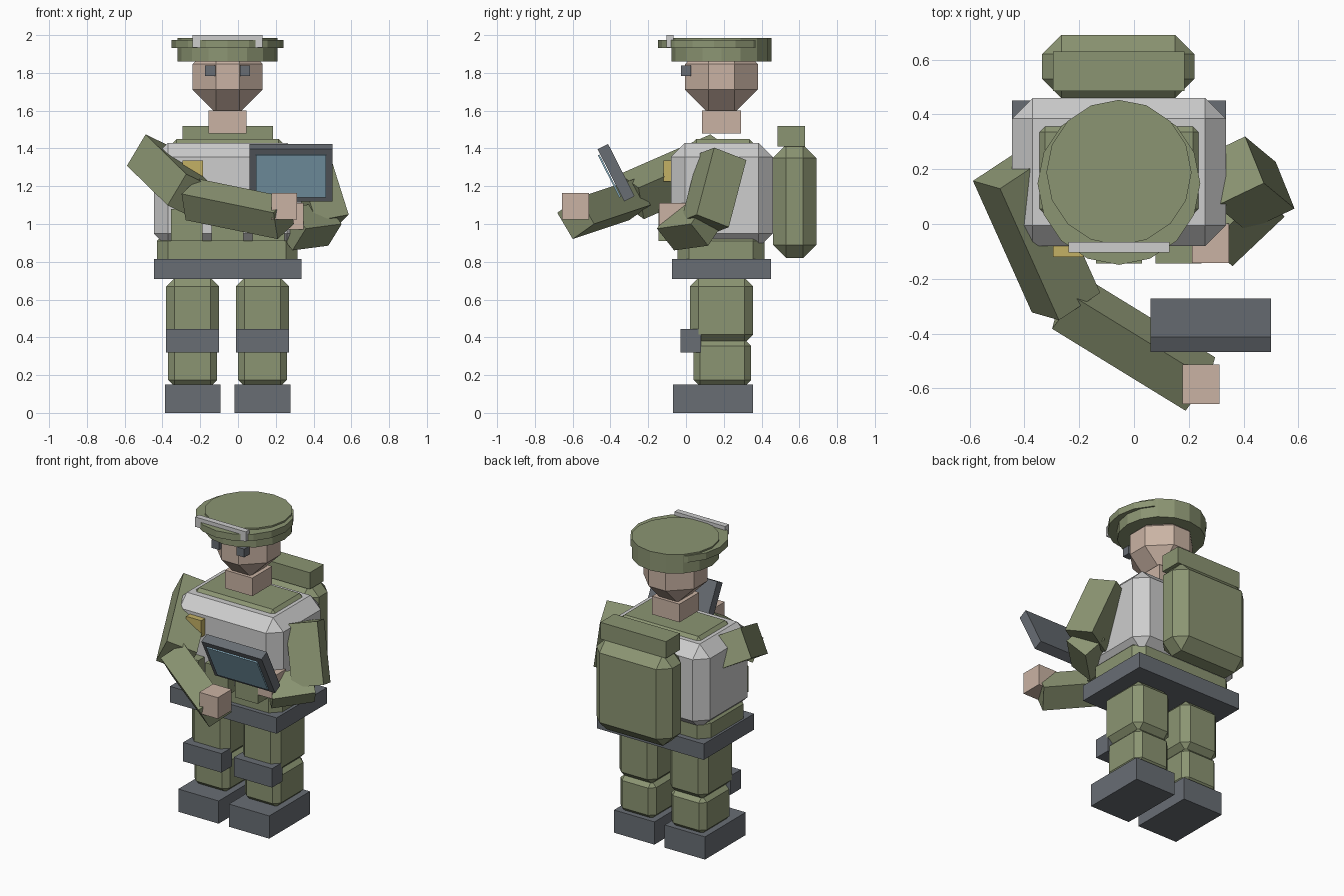
import bpy, bmesh, math
from mathutils import Vector, Matrix

cube = bpy.data.objects.get("Cube")
if cube:
    bpy.data.objects.remove(cube, do_unlink=True)


def material(name, r, g, b):
    m = bpy.data.materials.new(name)
    m.use_nodes = True
    m.diffuse_color = (r, g, b, 1)
    m.node_tree.nodes["Principled BSDF"].inputs["Base Color"].default_value = (r, g, b, 1)
    return m


GREEN = material("olive_green", 0.26, 0.30, 0.17)
WHITE = material("light_grey", 0.61, 0.61, 0.61)
DARK = material("dark_grey", 0.14, 0.155, 0.175)
SKIN = material("skin", 0.59, 0.45, 0.37)
GOLD = material("gold", 0.55, 0.44, 0.13)
GLASS = material("screen_blue", 0.28, 0.48, 0.60)

MID = -0.055   # body centre line in x


def finish(name, bm, mat):
    bmesh.ops.recalc_face_normals(bm, faces=bm.faces[:])
    me = bpy.data.meshes.new(name)
    bm.to_mesh(me)
    bm.free()
    me.materials.append(mat)
    ob = bpy.data.objects.new(name, me)
    bpy.context.collection.objects.link(ob)
    return ob


def block(name, mat, centre, size, bevel=0, rot=None):
    """Box, optionally chamfered and turned about its centre."""
    bm = bmesh.new()
    bmesh.ops.create_cube(bm, size=1)
    bmesh.ops.scale(bm, vec=size, verts=bm.verts)
    if bevel:
        bmesh.ops.bevel(bm, geom=bm.edges[:], offset=bevel, segments=1, affect='EDGES')
    if rot:
        bmesh.ops.transform(bm, matrix=rot.to_4x4(), verts=bm.verts)
    bmesh.ops.translate(bm, vec=centre, verts=bm.verts)
    return finish(name, bm, mat)


def span(name, mat, x, y, z, bevel=0):
    """Box given by its ranges on each axis."""
    centre = [(a + b) / 2 for a, b in (x, y, z)]
    return block(name, mat, centre, [b - a for a, b in (x, y, z)], bevel)


def limb(name, start, end, side, width):
    """Square bar between two points, with one face turned towards side."""
    a, b = Vector(start), Vector(end)
    w = (b - a).normalized()
    u = Vector(side)
    u = (u - w * u.dot(w)).normalized()
    rot = Matrix((u, w.cross(u), w)).transposed()
    block(name, GREEN, (a + b) / 2, (width, width, (b - a).length), rot=rot)


def disc(name, mat, centre, radius, height, sides):
    bm = bmesh.new()
    bmesh.ops.create_cone(bm, cap_ends=True, segments=sides, radius1=radius,
                          radius2=radius, depth=height)
    bmesh.ops.translate(bm, vec=centre, verts=bm.verts)
    finish(name, bm, mat)


# Legs
for side, s in (("right", -1), ("left", 1)):
    cx = MID + s * 0.185

    def wide(w):
        return (cx - w / 2, cx + w / 2)

    span(side + "_boot", DARK, wide(0.295), (-0.07, 0.355), (0, 0.15))
    span(side + "_shin", GREEN, wide(0.26), (0.04, 0.345), (0.14, 0.39), 0.035)
    span(side + "_thigh", GREEN, wide(0.28), (0.02, 0.355), (0.37, 0.715), 0.045)
    span(side + "_knee_pad", DARK, wide(0.28), (-0.03, 0.08), (0.32, 0.445))

# Trunk
span("belt", DARK, (-0.445, 0.335), (-0.075, 0.45), (0.71, 0.815))
span("pelvis", GREEN, (-0.43, 0.315), (-0.045, 0.415), (0.75, 0.97), 0.06)
span("vest", WHITE, (-0.445, 0.335), (-0.08, 0.46), (0.875, 1.43), 0.075)
span("collar", GREEN, (-0.35, 0.24), (0.03, 0.36), (1.0, 1.45), 0.025)
for i, name in enumerate(("right", "middle", "left")):
    cx = MID + (i - 1) * 0.217
    span(name + "_pouch", GREEN, (cx - 0.084, cx + 0.084), (-0.145, -0.03), (0.91, 1.08))
span("chest_badge", GOLD, (-0.295, -0.185), (-0.12, -0.07), (1.225, 1.335))

# Backpack
span("backpack", GREEN, (-0.335, 0.22), (0.46, 0.69), (0.82, 1.42), 0.07)
span("bedroll", GREEN, (-0.295, 0.185), (0.485, 0.63), (1.41, 1.52))

# Arms and hands
limb("right_upper_arm", (-0.463, 0.193, 1.355), (-0.248, -0.287, 1.145), (0.53, -0.21, 0.81), 0.195)
limb("right_forearm", (-0.245, -0.285, 1.13), (0.242, -0.584, 1.03), (0.02, 0.077, -0.13), 0.163)
limb("left_upper_arm", (0.353, 0.193, 1.355), (0.465, 0.1, 1.0), (0.171, 0.082, 0.033), 0.195)
limb("left_forearm", (0.47, 0.11, 1.0), (0.28, -0.07, 0.975), (0.075, -0.087, -0.115), 0.163)
block("right_hand", SKIN, (0.245, -0.585, 1.095), (0.135, 0.145, 0.14))
block("left_hand", SKIN, (0.28, -0.07, 1.04), (0.135, 0.145, 0.14))

# Tablet
tilt = Matrix.Rotation(math.radians(27), 3, 'X')
tablet_centre = Vector((0.28, -0.37, 1.272))
block("tablet", DARK, tablet_centre, (0.44, 0.062, 0.31), rot=tilt)
block("tablet_screen", GLASS, tablet_centre + tilt @ Vector((0, -0.04, 0)),
      (0.37, 0.009, 0.25), rot=tilt)

# Head
span("neck", SKIN, (-0.155, 0.045), (0.085, 0.29), (1.48, 1.6))
span("head", SKIN, (-0.24, 0.13), (-0.005, 0.38), (1.588, 1.97), 0.123)
for side, s in (("right", -1), ("left", 1)):
    block(side + "_eye", DARK, (MID + s * 0.092, 0.0, 1.812), (0.055, 0.055, 0.055))

# Cap
disc("cap_band", GREEN, (MID, 0.188, 1.922), 0.265, 0.126, 16)
disc("cap_brim", GREEN, (MID, 0.148, 1.953), 0.297, 0.044, 16)
span("goggle_bar", WHITE, (-0.24, 0.13), (-0.104, -0.066), (1.935, 2.0))
